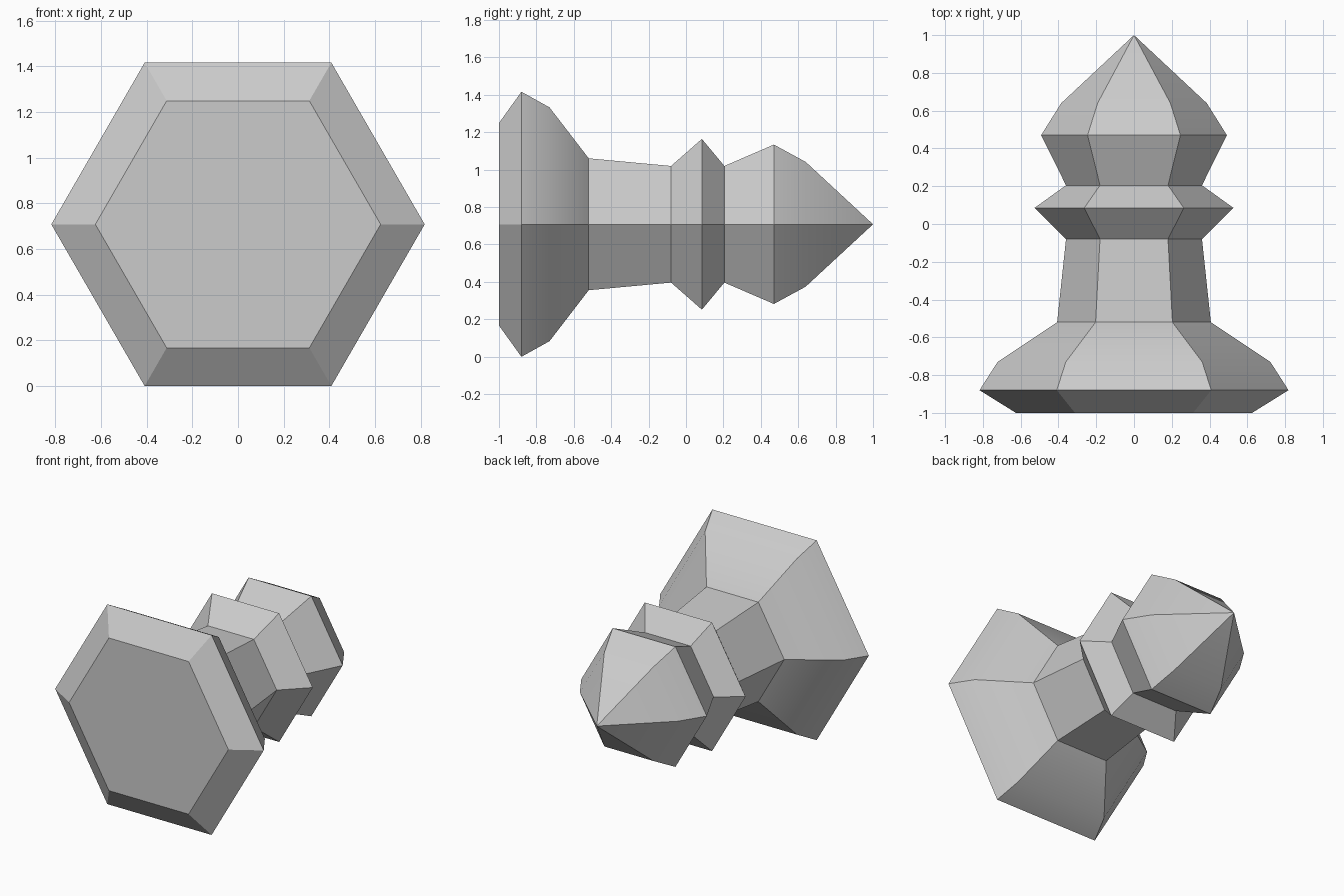
import bpy, bmesh
from math import cos, sin, pi, radians

cube = bpy.data.objects.get("Cube")
if cube:
    bpy.data.objects.remove(cube, do_unlink=True)

SIDES = 6
AXIS_Z = 0.708

# Plain grey for the whole piece
grey = bpy.data.materials.new("plain grey")
grey.use_nodes = True
colour = (0.6, 0.6, 0.6, 1)
grey.diffuse_color = colour
grey.node_tree.nodes["Principled BSDF"].inputs["Base Color"].default_value = colour

# Profile along y: (position, corner radius)
profile = [
    (-1.0, 0.625), (-0.88, 0.818), (-0.73, 0.722), (-0.52, 0.407),  # flared base
    (-0.08, 0.36),                                                  # tapered stem
    (0.085, 0.527), (0.205, 0.36),                                  # collar
    (0.47, 0.492), (0.64, 0.385),                                   # pointed head
]

# Six-sided body turned around the y axis
bm = bmesh.new()
rings = [[bm.verts.new((r * cos(2 * pi * i / SIDES), y, AXIS_Z + r * sin(2 * pi * i / SIDES)))
          for i in range(SIDES)] for y, r in profile]
for a, b in zip(rings, rings[1:]):
    for i in range(SIDES):
        j = (i + 1) % SIDES
        bm.faces.new((a[i], a[j], b[j], b[i]))

# Flat foot and sharp tip
bm.faces.new(rings[0])
tip = bm.verts.new((0, 1, AXIS_Z))
for i in range(SIDES):
    bm.faces.new((rings[-1][i], rings[-1][(i + 1) % SIDES], tip))
bmesh.ops.recalc_face_normals(bm, faces=bm.faces)

mesh = bpy.data.meshes.new("hexagonal_finial")
bm.to_mesh(mesh)
bm.free()
mesh.materials.append(grey)
finial = bpy.data.objects.new("hexagonal_finial", mesh)
bpy.context.collection.objects.link(finial)

# Soft bends within the base and head, crisp edges elsewhere
bpy.ops.object.select_all(action="DESELECT")
finial.select_set(True)
bpy.context.view_layer.objects.active = finial
bpy.ops.object.shade_smooth_by_angle(angle=radians(30))
